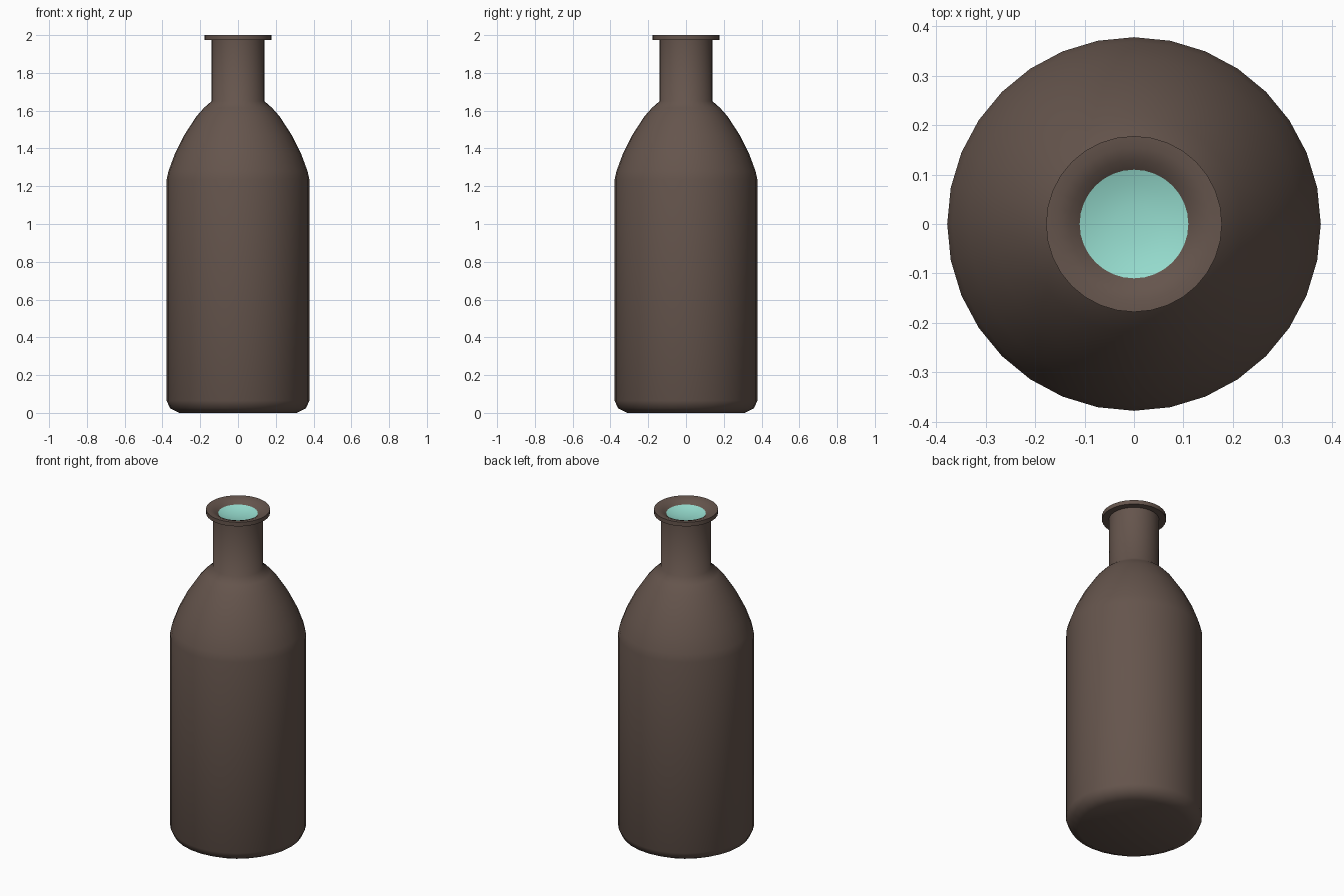
import bpy, bmesh, math

if "Cube" in bpy.data.objects:
    bpy.data.objects.remove(bpy.data.objects["Cube"])

SIDES = 32


def material(name, rgb):
    m = bpy.data.materials.new(name)
    m.diffuse_color = (*rgb, 1)
    m.use_nodes = True
    m.node_tree.nodes["Principled BSDF"].inputs["Base Color"].default_value = m.diffuse_color
    return m


def lathe(name, profile, mat, angle):
    """Spin an (r, z) profile around z; points with r = 0 become a pole."""
    bm = bmesh.new()
    rings = []
    for r, z in profile:
        if r == 0:
            rings.append([bm.verts.new((0, 0, z))] * SIDES)
        else:
            rings.append([bm.verts.new((r * math.cos(2 * math.pi * i / SIDES),
                                        r * math.sin(2 * math.pi * i / SIDES), z))
                          for i in range(SIDES)])
    for a, b in zip(rings, rings[1:]):
        for i in range(SIDES):
            j = (i + 1) % SIDES
            bm.faces.new(dict.fromkeys((a[i], a[j], b[j], b[i])))
    mesh = bpy.data.meshes.new(name)
    bm.to_mesh(mesh)
    bm.free()
    ob = bpy.data.objects.new(name, mesh)
    bpy.context.collection.objects.link(ob)
    mesh.materials.append(mat)
    bpy.ops.object.select_all(action='DESELECT')
    ob.select_set(True)
    bpy.context.view_layer.objects.active = ob
    bpy.ops.object.shade_smooth_by_angle(angle=math.radians(angle))
    return ob


brown = material("brown_glass", (0.13, 0.09, 0.073))
teal = material("teal_liquid", (0.31, 0.73, 0.63))

# Bottle: base, straight body, curved shoulder, neck, flanged lip
lathe("bottle", [
    (0, 0.0), (0.31, 0.0), (0.36, 0.025), (0.378, 0.065),
    (0.378, 1.235), (0.368, 1.28), (0.335, 1.37), (0.285, 1.47),
    (0.22, 1.57), (0.18, 1.615), (0.14, 1.65),
    (0.14, 1.975), (0.178, 1.975), (0.178, 2.0),
    (0.155, 1.999), (0.13, 1.99), (0.11, 1.975),
], brown, 50)

# Liquid surface filling the mouth, slightly dished
lathe("liquid", [(0.11, 1.975), (0.08, 1.965), (0.04, 1.959), (0, 1.957)], teal, 60)
